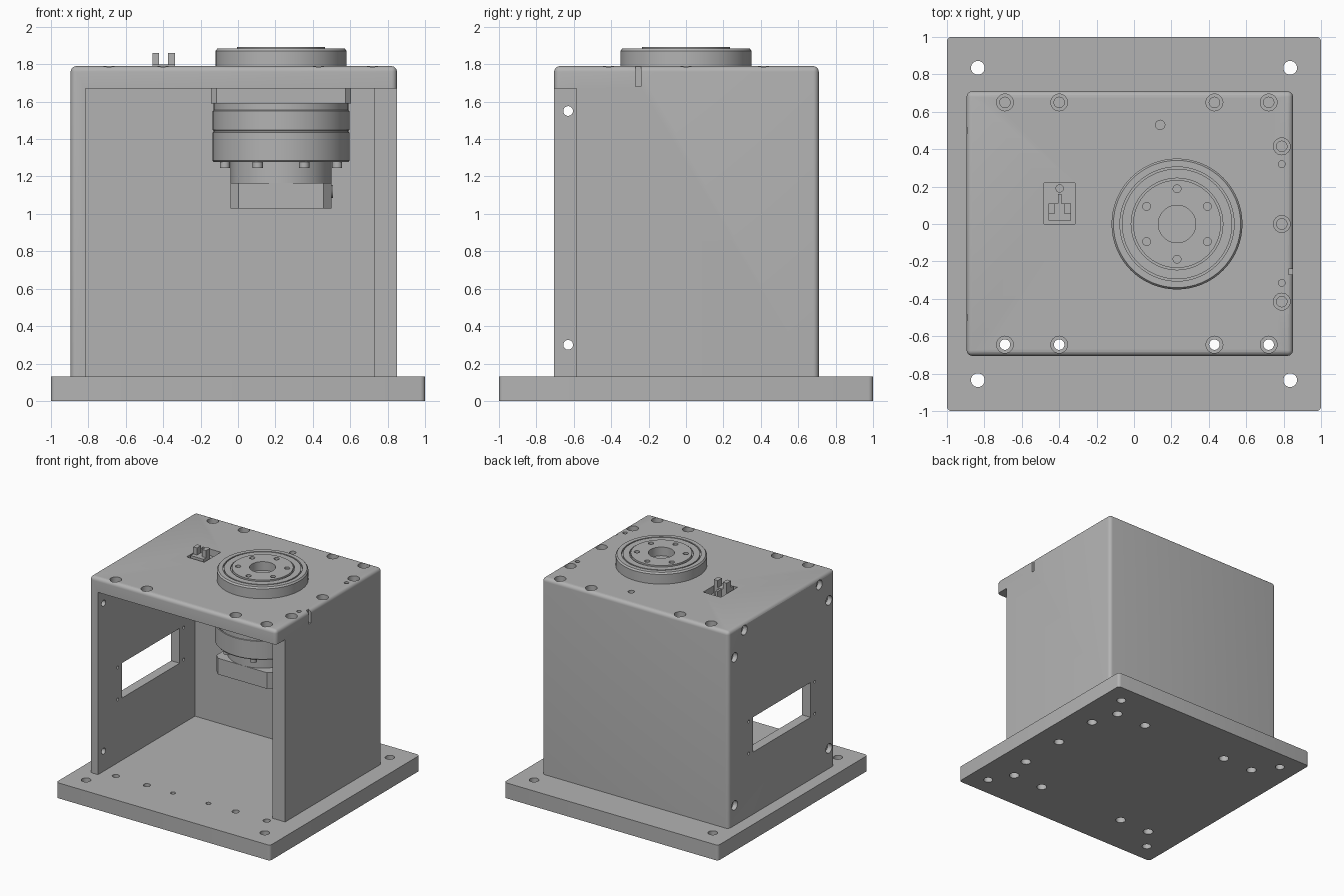
import bpy, bmesh, math
from mathutils import Matrix, Vector

if "Cube" in bpy.data.objects:
    bpy.data.objects.remove(bpy.data.objects["Cube"], do_unlink=True)

grey = bpy.data.materials.new("machined_grey")
grey.use_nodes = True
GREY = (0.45, 0.45, 0.45, 1)
grey.diffuse_color = GREY
grey.node_tree.nodes["Principled BSDF"].inputs["Base Color"].default_value = GREY


def finish(bm, name):
    bmesh.ops.recalc_face_normals(bm, faces=bm.faces)
    mesh = bpy.data.meshes.new(name)
    bm.to_mesh(mesh)
    bm.free()
    mesh.materials.append(grey)
    ob = bpy.data.objects.new(name, mesh)
    bpy.context.collection.objects.link(ob)
    return ob


def add_box(bm, lo, hi):
    lo, hi = Vector(lo), Vector(hi)
    m = Matrix.Translation((lo + hi) / 2) @ Matrix.Diagonal((*(hi - lo), 1))
    return bmesh.ops.create_cube(bm, size=1, matrix=m)["verts"]


def box(name, lo, hi, round_=0, segments=1, top_too=False):
    """Box with optionally rounded upright edges, and top edges as well."""
    bm = bmesh.new()
    add_box(bm, lo, hi)
    if round_:
        edges = []
        for e in bm.edges:
            a, b = (v.co.z for v in e.verts)
            if abs(a - b) > 1e-4 or (top_too and min(a, b) > hi[2] - 1e-4):
                edges.append(e)
        bmesh.ops.bevel(bm, geom=edges, offset=round_, segments=segments,
                        profile=0.5, affect='EDGES')
    return finish(bm, name)


def add_lathe(bm, profile, place=Matrix(), steps=24):
    """Spin a (radius, height) profile that begins and ends on the axis."""
    vs = [bm.verts.new((r, 0, z)) for r, z in profile]
    es = [bm.edges.new(p) for p in zip(vs, vs[1:])]
    out = bmesh.ops.spin(bm, geom=vs + es, axis=(0, 0, 1), cent=(0, 0, 0),
                         angle=math.tau, steps=steps, use_duplicate=False)
    new = list(set(vs) | {v for f in bm.faces for v in f.verts if not v.tag})
    bmesh.ops.remove_doubles(bm, verts=new, dist=1e-5)
    new = [v for v in bm.verts if not v.tag]
    bmesh.ops.transform(bm, matrix=place, verts=new)
    for v in new:
        v.tag = True


def lathe(name, profile, place=Matrix(), steps=64):
    bm = bmesh.new()
    add_lathe(bm, profile, place, steps)
    return finish(bm, name)


def bore(r, depth, wide=0, wide_depth=0):
    """Profile of a hole going down from z = 0, with an optional counterbore."""
    if not wide:
        return [(0, 0.05), (r, 0.05), (r, -depth), (0, -depth)]
    return [(0, 0.05), (wide, 0.05), (wide, -wide_depth), (r, -wide_depth),
            (r, -depth), (0, -depth)]


def cut(target, cutter):
    mod = target.modifiers.new("cut", 'BOOLEAN')
    mod.object, mod.solver, mod.operation = cutter, 'EXACT', 'DIFFERENCE'
    bpy.context.view_layer.update()
    dg = bpy.context.evaluated_depsgraph_get()
    mesh = bpy.data.meshes.new_from_object(target.evaluated_get(dg))
    target.modifiers.clear()
    target.data = mesh
    bpy.data.objects.remove(cutter, do_unlink=True)


def cut_bores(target, jobs):
    bm = bmesh.new()
    for profile, place in jobs:
        add_lathe(bm, profile, place)
    cut(target, finish(bm, "bores"))


def at(x, y, z):
    return Matrix.Translation((x, y, z))


CX = 0.23                      # spindle axis
TOP, FLOOR, CEIL = 1.79, 0.13, 1.67
screws = [(x, y) for x in (-0.69, -0.40, 0.43, 0.72) for y in (-0.645, 0.65)]
screws += [(0.79, y) for y in (-0.415, 0, 0.415)]
flip = Matrix.Rotation(math.pi, 4, 'X')
side = Matrix.Rotation(-math.pi / 2, 4, 'Y')

# Base plate with corner holes, screws from below and two blind holes
base = box("base_plate", (-1, -1, 0), (1, 1, FLOOR), 0.025, 4)
jobs = [(bore(0.037, 0.2), at(x, y, FLOOR)) for x in (-0.835, 0.835) for y in (-0.835, 0.835)]
jobs += [(bore(0.028, 0.2, 0.04, 0.06), at(x, y, 0) @ flip) for x, y in screws]
jobs += [(bore(0.02, 0.06), at(x, -0.645, FLOOR)) for x in (-0.155, 0.175)]
cut_bores(base, jobs)

# Housing: rounded shell, open at the front, right wall set back
housing = box("housing", (-0.895, -0.705, FLOOR), (0.85, 0.71, TOP), 0.03, 5, True)
bm = bmesh.new()
plan = [(-0.815, 0.59), (0.73, 0.59), (0.73, -0.585), (1, -0.585), (1, -0.9), (-0.815, -0.9)]
face = bm.faces.new([bm.verts.new((x, y, 0.05)) for x, y in plan])
ext = bmesh.ops.extrude_face_region(bm, geom=[face])["geom"]
bmesh.ops.translate(bm, vec=(0, 0, CEIL - 0.05),
                    verts=[v for v in ext if isinstance(v, bmesh.types.BMVert)])
cut(housing, finish(bm, "cavity"))

# Window in the side wall, sensor pocket and edge notch
bm = bmesh.new()
add_box(bm, (-1, -0.385, 0.655), (-0.7, 0.385, 0.95))
add_box(bm, (-0.48, 0, TOP - 0.06), (-0.315, 0.22, 2))
add_box(bm, (0.825, -0.27, CEIL + 0.01), (1, -0.24, 2))
cut(housing, finish(bm, "openings"))

# Screw holes in the top and the side wall
jobs = [(bore(0.028, 0.14, 0.045, 0.05), at(x, y, TOP)) for x, y in screws]
jobs += [(bore(0.018, 0.05), at(0.79, y, TOP)) for y in (-0.315, 0.32)]
jobs += [(bore(0.025, 0.03), at(0.14, 0.53, TOP))]
for s in (-1, 1):
    jobs += [(bore(0.026, 0.14, 0.04, 0.04), at(-0.895, s * 0.63, z) @ side) for z in (0.3, 1.55)]
    jobs += [(bore(0.026, 0.1, 0.04, 0.04), at(-0.895, s * 0.5, 1.73) @ side)]
    jobs += [(bore(0.012, 0.14), at(-0.895, s * 0.44, z) @ side) for z in (0.665, 0.935)]
cut_bores(housing, jobs)

# Output flange: stepped disc with two ring grooves and a bolt circle
prof = [(0, TOP), (0.35, TOP), (0.35, 1.872), (0.34, 1.885), (0.305, 1.885), (0.305, 1.87),
        (0.295, 1.87), (0.295, 1.885), (0.245, 1.885), (0.245, 1.87), (0.235, 1.87),
        (0.235, 1.893), (0.1, 1.893), (0.1, 1.82), (0, 1.82)]
flange = lathe("output_flange", prof, at(CX, 0, 0))
ring = [math.radians(30 + 60 * i) for i in range(6)]
cut_bores(flange, [(bore(0.021, 0.05), at(CX + 0.188 * math.cos(a), 0.188 * math.sin(a), 1.893))
                   for a in ring])

# Gear unit hanging below the ceiling
mount = box("gear_mount", (CX - 0.375, -0.375, 1.59), (CX + 0.375, 0.375, CEIL), 0.03)
prof = [(0, 1.59), (0.36, 1.59), (0.36, 1.555), (0.366, 1.55), (0.366, 1.448), (0.36, 1.446),
        (0.36, 1.438), (0.366, 1.436), (0.366, 1.285), (0.36, 1.278), (0, 1.278)]
gear = lathe("gear_body", prof, at(CX, 0, 0))
neck = lathe("gear_neck", [(0, 1.29), (0.27, 1.29), (0.27, 1.165), (0, 1.165)], at(CX, 0, 0))
motor = box("motor_block", (CX - 0.27, -0.27, 1.03), (CX + 0.27, 0.27, 1.166), 0.042)
clamp = lathe("clamp_screw", [(0, 0), (0.035, 0), (0.035, 0.01), (0, 0.01)],
              at(CX + 0.269, 0, 1.12) @ Matrix.Rotation(math.pi / 2, 4, 'Y'), 16)
bm = bmesh.new()
for i in range(8):
    a = math.radians(22.5 + 45 * i)
    add_lathe(bm, [(0, 1.29), (0.027, 1.29), (0.027, 1.245), (0, 1.245)],
              at(CX + 0.325 * math.cos(a), 0.325 * math.sin(a), 0), 16)
bolts = finish(bm, "gear_bolts")

# Slot sensor in the pocket: foot, two prongs with screws, stem and pin
PX = -0.3975
low = TOP - 0.06
bm = bmesh.new()
add_box(bm, (PX - 0.06, 0.02, low), (PX + 0.06, 0.11, 1.8))
add_box(bm, (PX - 0.01, 0.1, low), (PX + 0.01, 0.16, 1.795))
for s in (-1, 1):
    x = PX + s * 0.042
    add_box(bm, (x - 0.018, 0.055, 1.79), (x + 0.018, 0.11, 1.86))
sensor = finish(bm, "slot_sensor")
pin = lathe("sensor_pin", [(0, low), (0.022, low), (0.022, low + 0.01), (0, low + 0.01)],
            at(PX, 0.19, 0), 24)

# Smooth round surfaces, keep edges sharp
bpy.ops.object.select_all(action='DESELECT')
parts = [base, housing, flange, mount, gear, neck, motor, clamp, bolts, sensor, pin]
for ob in parts:
    ob.select_set(True)
bpy.context.view_layer.objects.active = housing
bpy.ops.object.shade_smooth_by_angle(angle=math.radians(30))
